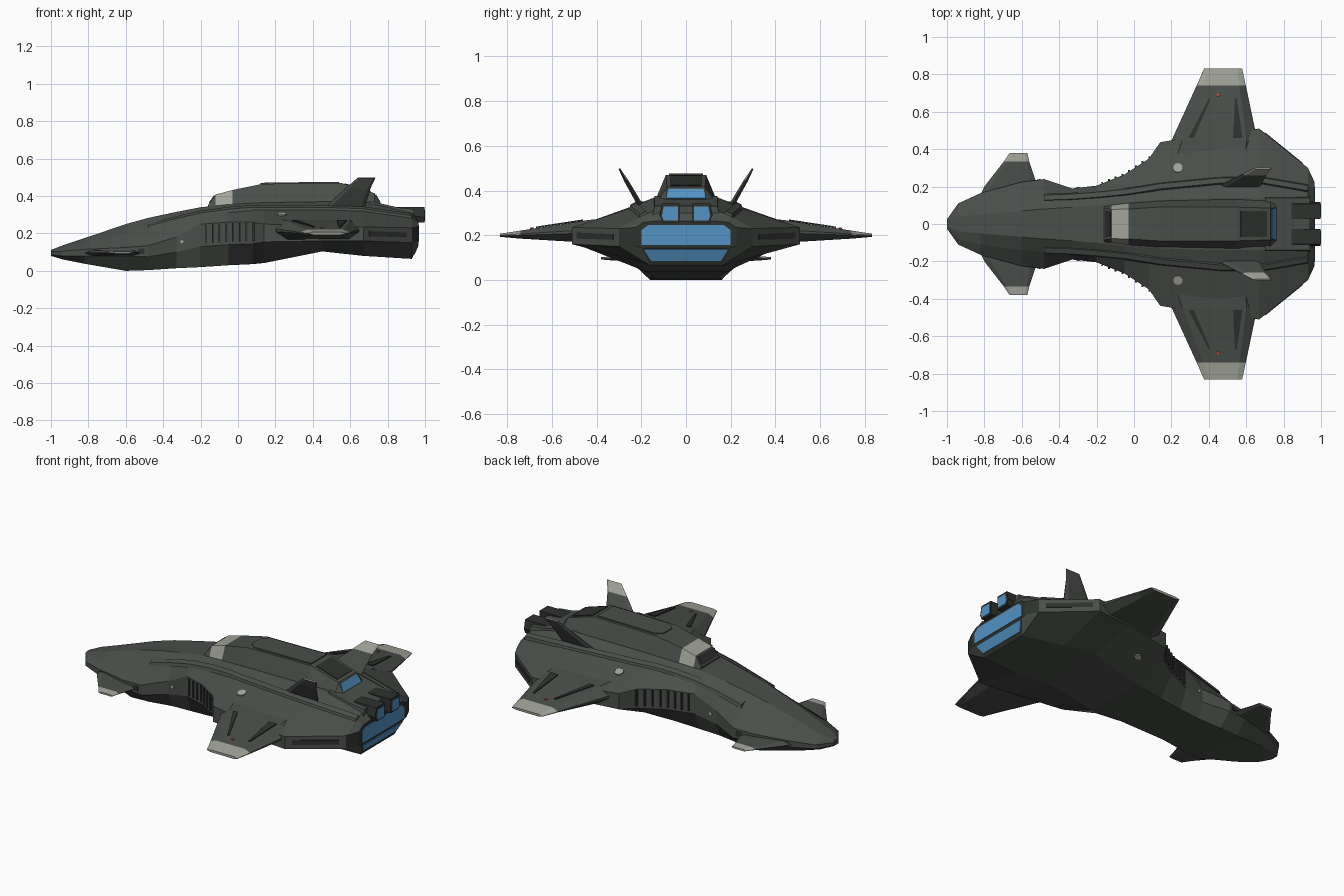
import bpy, bmesh, math
from mathutils import Vector as V


def material(name, r, g, b):
    m = bpy.data.materials.new(name)
    m.diffuse_color = (r, g, b, 1)
    return m


HULL = material("hull green grey", 0.068, 0.077, 0.068)
DARK = material("dark trim", 0.028, 0.031, 0.028)
LIGHT = material("pale grey", 0.36, 0.37, 0.32)
BLUE = material("engine blue", 0.085, 0.29, 0.56)
RED = material("signal red", 0.6, 0.05, 0.05)


def finish(name, bm, mats, mirror=False, rule=None):
    bmesh.ops.recalc_face_normals(bm, faces=bm.faces)
    bm.normal_update()
    if rule:
        for f in bm.faces:
            f.material_index = rule(f.calc_center_median(), f.normal)
    me = bpy.data.meshes.new(name)
    bm.to_mesh(me)
    bm.free()
    for m in mats:
        me.materials.append(m)
    ob = bpy.data.objects.new(name, me)
    bpy.context.collection.objects.link(ob)
    if mirror:
        mod = ob.modifiers.new("mirror", 'MIRROR')
        mod.use_axis = (False, True, False)
        mod.use_mirror_merge = False
    return ob


def loft(name, sections, mats, mirror=False, rule=None):
    bm = bmesh.new()
    rings = [[bm.verts.new(p) for p in s] for s in sections]
    n = len(rings[0])
    for a, b in zip(rings, rings[1:]):
        for i in range(n):
            j = (i + 1) % n
            bm.faces.new((a[i], a[j], b[j], b[i]))
    bm.faces.new(rings[0])
    bm.faces.new(rings[-1])
    return finish(name, bm, mats, mirror, rule)


def plate(name, pts, mat, offset, mirror=False):
    """Thin plate: outline plus a small offset vector."""
    pts = [V(p) for p in pts]
    o = V(offset)
    return loft(name, [[p - o for p in pts], [p + o for p in pts]], [mat], mirror)


def symmetric(x, half):
    return [V((x, y, z)) for y, z in half] + [V((x, -y, z)) for y, z in reversed(half)]


def blade(name, stations, chamfer, rule):
    """Tapered wing; station = y, z, x_front, x_back, half thickness."""
    a, b = stations[0], stations[-1]
    up = V((0, a[1] - b[1], b[0] - a[0])).normalized()
    secs = []
    for y, z, x0, x1, h in stations:
        c = chamfer * (x1 - x0)
        secs.append([V((x, y, z)) + up * (s * h) for x, s in
                     ((x0, .15), (x0 + c, 1), (x1 - c, 1), (x1, .15),
                      (x1, -.15), (x1 - c, -1), (x0 + c, -1), (x0, -.15))])
    return loft(name, secs, [HULL, LIGHT], True, rule)


# Main hull: x | top y,z | shoulder y,z | edge y, upper z, lower z | bottom y,z
H = [(-1.0, .015, .112, .02, .108, .025, .102, .085, .02, .08),
     (-.94, .04, .135, .08, .122, .11, .105, .08, .07, .062),
     (-.82, .05, .175, .11, .15, .165, .115, .08, .11, .038),
     (-.6, .07, .25, .14, .2, .225, .125, .08, .16, .0),
     (-.48, .08, .283, .15, .23, .24, .135, .075, .16, .004),
     (-.33, .09, .315, .155, .27, .19, .18, .1, .15, .014),
     (-.2, .1, .34, .165, .3, .205, .25, .13, .155, .02),
     (-.05, .115, .355, .18, .32, .265, .26, .14, .165, .03),
     (.08, .125, .362, .2, .33, .35, .26, .145, .18, .036),
     (.14, .13, .365, .21, .33, .437, .25, .155, .19, .042),
     (.45, .14, .37, .24, .33, .49, .24, .16, .2, .104),
     (.67, .14, .37, .245, .322, .51, .235, .16, .2, .08),
     (.93, .13, .315, .2, .285, .3, .23, .15, .16, .064),
     (.965, .12, .265, .19, .258, .225, .235, .152, .2, .145)]
loft("hull", [symmetric(s[0], [(s[1], s[2]), (s[3], s[4]), (s[5], s[6]), (s[5], s[7]), (s[8], s[9])])
              for s in H], [HULL, DARK], rule=lambda c, n: int(n.x > .9))


def hull_at(x):
    for a, b in zip(H, H[1:]):
        if a[0] <= x <= b[0]:
            t = (x - a[0]) / (b[0] - a[0])
            return [p + (q - p) * t for p, q in zip(a, b)]


# Raised ridges running along both shoulders
ridge = []
for s in H[4:13]:
    x, y, z = s[0], s[3], s[4]
    ridge.append([V((x, y - .035, z + .005)), V((x, y - .022, z + .022)),
                  V((x, y + .005, z + .01)), V((x, y + .012, z - .01))])
loft("shoulder_ridge", ridge, [HULL], True)

# Dorsal spine with pale canopy band
S = [(-.16, .085, .352, .1, .335), (-.12, .078, .408, .105, .335), (-.03, .08, .432, .118, .34),
     (.13, .09, .465, .13, .345), (.55, .09, .47, .14, .35), (.73, .085, .415, .13, .35),
     (.765, .088, .355, .12, .33)]
loft("spine", [symmetric(x, [(a, b), (c, d)]) for x, a, b, c, d in S], [HULL, LIGHT],
     rule=lambda c, n: int(-.1 < c.x < -.05 and c.z > .36))
plate("canopy_front", [(-.154, -.07, .362), (-.154, .07, .362), (-.126, .065, .402), (-.126, -.065, .402)],
      DARK, (-.002, 0, .002))
# Deck panel on the spine and its rear slope
plate("deck_panel", [(.12, -.04, .466), (.16, -.075, .468), (.54, -.075, .472), (.54, .075, .472),
                     (.16, .075, .468), (.12, .04, .466)], HULL, (0, 0, .004))
plate("spine_rear_slope", [(.57, -.07, .465), (.71, -.07, .422), (.71, .07, .422), (.57, .07, .465)],
      DARK, (.001, 0, .003))
plate("spine_glow", [(.736, -.078, .406), (.76, -.088, .364), (.76, .088, .364), (.736, .078, .406)],
      BLUE, (.003, 0, .002))

# Wings, canards and canted fins
blade("wing", [(.28, .225, .13, .67, .06), (.445, .217, .2, .66, .05), (.74, .203, .335, .598, .018),
               (.832, .2, .375, .578, .007)], .13, lambda c, n: int(c.y > .75 and n.z > -.05))
blade("canard", [(.12, .095, -.84, -.49, .016), (.2, .095, -.8, -.515, .015), (.335, .097, -.695, -.56, .009),
                 (.38, .097, -.665, -.57, .005)], .12, lambda c, n: int(c.y > .34 and n.z > -.05))
blade("fin", [(.19, .31, .43, .67, .012), (.268, .445, .58, .71, .009), (.298, .498, .64, .735, .004)],
      .12, lambda c, n: int(c.z > .45 and n.z > 0))

# Dark grooves on the wing and along the sides
plate("wing_front_groove", [(.29, .46, .268), (.32, .46, .268), (.41, .67, .236), (.4, .67, .236)],
      DARK, (0, 0, .003), True)
plate("wing_rear_groove", [(.53, .46, .268), (.58, .46, .268), (.55, .67, .236), (.54, .67, .236)],
      DARK, (0, 0, .003), True)
plate("rear_cheek_slot", [(.70, .486, .185), (.90, .324, .18), (.90, .324, .205), (.70, .486, .212)],
      DARK, (.002, .003, 0), True)
plate("chin_slot", [(-.8, .171, .09), (-.5, .238, .09), (-.5, .238, .12), (-.8, .171, .108)],
      DARK, (0, .003, 0), True)

# Slatted intakes at the neck
for i in range(8):
    x = -.17 + i * .036
    h = hull_at(x)
    loft("intake_slat", [[V((xx, h[5] + dy, z)) for xx, dy in
                          ((x - .005, -.012), (x + .005, -.012), (x + .005, .008), (x - .005, .008))]
                         for z in (h[7] + .015, h[6] - .005)], [DARK], True)

# Twin upper nozzles with glowing ends
loft("nozzle", [[V((x, y, z)) for y, z in ((.028, zl), (.105, zl), (.118, zl + .03), (.108, .342), (.028, .342))]
                for x, zl in ((.79, .27), (.997, .258))], [DARK], True)
plate("nozzle_glow", [(.9975, .036, .267), (.9975, .1, .267), (.9975, .108, .285), (.9975, .1, .328),
                      (.9975, .036, .328)], BLUE, (.0025, 0, 0), True)
loft("nozzle_shroud", [[V((x, y, z)) for y, z in ((.0, .25), (.16, .25), (.14, zt), (.0, zt))]
                       for x, zt in ((.7, .375), (.86, .338), (.94, .33))], [HULL], True)

# Main engine glow panels
plate("main_engine_glow", symmetric(.967, [(.17, .245), (.2, .222), (.2, .157)]), BLUE, (.002, 0, 0))
plate("lower_engine_glow", [(.963, -.188, .138), (.963, .188, .138), (.941, .157, .087), (.941, -.157, .087)],
      BLUE, (.003, 0, -.001))


# Round hatches and marker lights
def disc(name, x, y, z, r, mat, tilt):
    bm = bmesh.new()
    bmesh.ops.create_cone(bm, cap_ends=True, segments=10, radius1=r, radius2=r, depth=.009)
    ob = finish(name, bm, [mat], True)
    for v in ob.data.vertices:
        c, s = math.cos(tilt), math.sin(tilt)
        p = v.co.copy()
        v.co = (p.x + x, p.y * c - p.z * s + y, p.y * s + p.z * c + z)


disc("shoulder_hatch", .235, .3, .303, .026, LIGHT, -.32)
disc("belly_hatch", .24, .32, .114, .02, LIGHT, .35)
disc("wing_marker", .45, .69, .23, .008, RED, -.16)
disc("side_marker", -.3, .193, .155, .009, LIGHT, -1.5)
